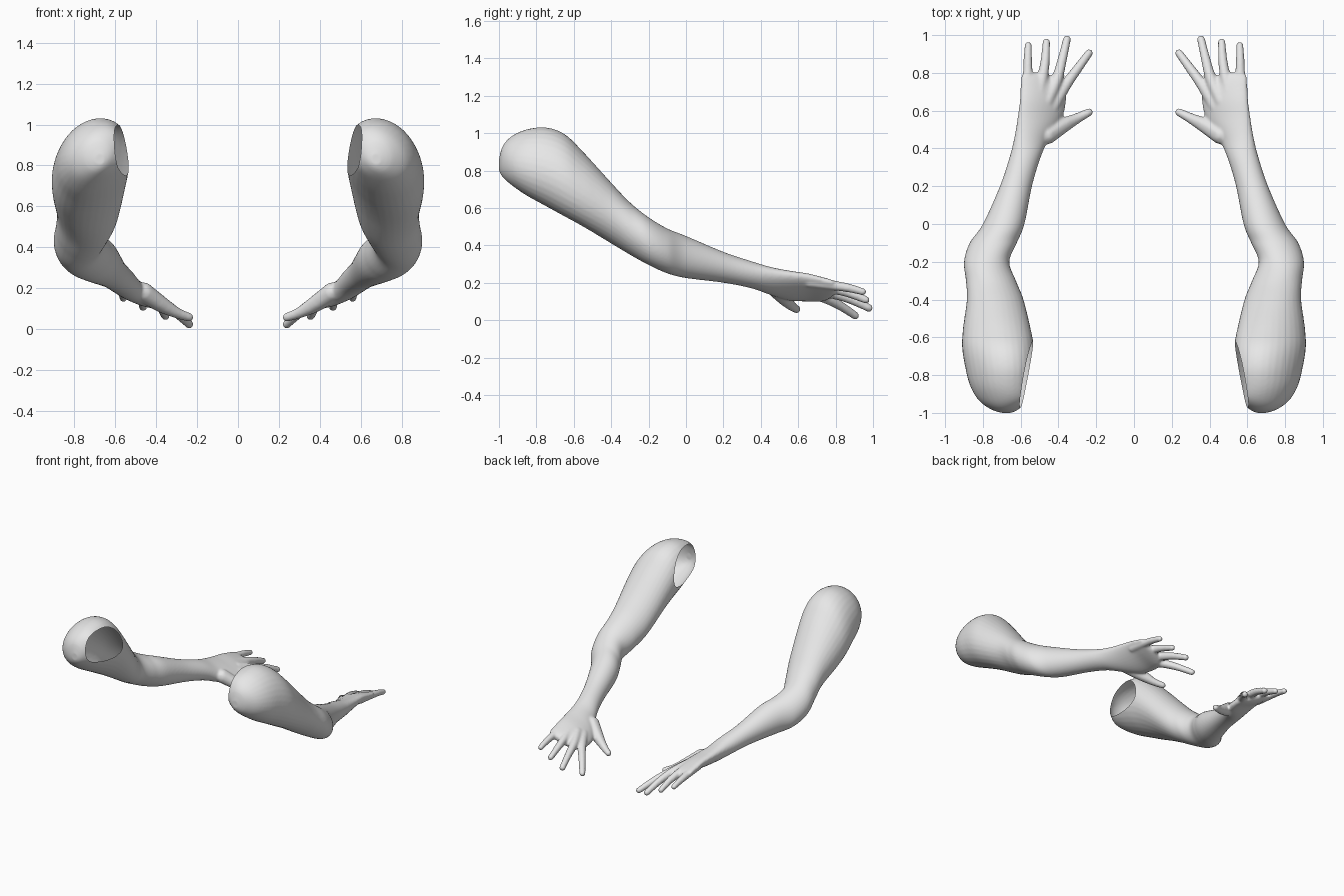
import bpy, bmesh, math
from mathutils import Vector, Matrix

cube = bpy.data.objects.get("Cube")
if cube:
    bpy.data.objects.remove(cube, do_unlink=True)

SIDES = 32
STEPS = 8

skin = bpy.data.materials.new("light grey")
skin.use_nodes = True
skin.diffuse_color = (0.8, 0.8, 0.8, 1)
skin.node_tree.nodes["Principled BSDF"].inputs["Base Color"].default_value = skin.diffuse_color

# Arm sections from shoulder to knuckles: y, inner x, outer x, low z, high z, tilt
SECTIONS = [
    (-1.0, .65, .70, .80, .86, 0),
    (-.98, .61, .76, .765, .93, -.1),
    (-.93, .555, .825, .72, .985, -.2),
    (-.85, .535, .87, .665, 1.02, -.2),
    (-.75, .525, .895, .61, 1.03, -.2),
    (-.65, .53, .91, .555, .995, -.2),
    (-.55, .548, .905, .50, .90, -.15),
    (-.4, .585, .885, .41, .735, 0),
    (-.3, .625, .89, .35, .63, 0),
    (-.2, .66, .90, .295, .55, 0),
    (-.1, .62, .87, .25, .49, 0),
    (0, .58, .80, .225, .45, 0),
    (.2, .54, .71, .20, .365, .1),
    (.35, .495, .66, .17, .315, .2),
    (.45, .45, .635, .135, .285, .5),
    (.55, .385, .618, .105, .265, .75),
    (.65, .36, .605, .10, .25, .85),
    (.73, .37, .60, .10, .23, .85),
    (.78, .43, .597, .125, .215, .8),
    (.80, .48, .585, .15, .20, .8),
]

# Each digit: points of x, y, z, radius from inside the palm to the tip
DIGITS = {
    "thumb": [(.46, .47, .18, .05), (.38, .52, .125, .042), (.30, .56, .08, .028), (.238, .592, .058, .022)],
    "index": [(.43, .62, .16, .036), (.365, .73, .125, .031), (.30, .82, .08, .026), (.238, .905, .024, .022)],
    "middle": [(.46, .65, .18, .036), (.41, .76, .15, .031), (.38, .87, .115, .026), (.355, .978, .065, .022)],
    "ring": [(.51, .66, .195, .036), (.483, .78, .17, .03), (.47, .87, .145, .025), (.464, .963, .108, .021)],
    "little": [(.56, .66, .205, .034), (.562, .78, .187, .028), (.562, .87, .172, .024), (.56, .945, .152, .02)],
}


def spline(rows, steps):
    """Catmull-Rom interpolation of rows of numbers."""
    pts = [rows[0], *rows, rows[-1]]
    out = []
    for a, b, c, d in zip(pts, pts[1:], pts[2:], pts[3:]):
        for i in range(steps):
            t = i / steps
            out.append([q + t / 2 * (r - p + t * (2 * p - 5 * q + 4 * r - s + t * (3 * (q - r) + s - p)))
                        for p, q, r, s in zip(a, b, c, d)])
    out.append(list(rows[-1]))
    return out


def add_limb(bm):
    """Closed loft through tilted elliptical sections."""
    rings = []
    for y, x0, x1, z0, z1, tilt in spline(SECTIONS, STEPS):
        ring = []
        for i in range(SIDES):
            t = math.tau * i / SIDES
            ring.append(bm.verts.new(((x0 + x1) / 2 + (x1 - x0) / 2 * math.cos(t), y,
                                      (z0 + z1) / 2 + (z1 - z0) / 2 * math.sin(t + tilt))))
        rings.append(ring)
    for r, s in zip(rings, rings[1:]):
        for i in range(SIDES):
            j = (i + 1) % SIDES
            bm.faces.new((r[i], r[j], s[j], s[i]))
    bm.faces.new(rings[0])
    bm.faces.new(rings[-1])


def add_digit(bm, points):
    """Dense chain of spheres, fused later."""
    for x, y, z, radius in spline(points, STEPS + 4):
        bmesh.ops.create_icosphere(bm, subdivisions=2, radius=radius,
                                   matrix=Matrix.Translation((x, y, z)))


# Rough arm with palm and digits
bm = bmesh.new()
add_limb(bm)
for points in DIGITS.values():
    add_digit(bm, points)
bmesh.ops.recalc_face_normals(bm, faces=bm.faces)
rough = bpy.data.meshes.new("rough_arm")
bm.to_mesh(rough)
bm.free()
helper = bpy.data.objects.new("arm_helper", rough)
bpy.context.collection.objects.link(helper)

# Fuse everything into one soft skin
remesh = helper.modifiers.new("fuse", 'REMESH')
remesh.mode = 'VOXEL'
remesh.voxel_size = .008
soften = helper.modifiers.new("soften", 'SMOOTH')
soften.factor = .5
soften.iterations = 5
graph = bpy.context.evaluated_depsgraph_get()
mesh = bpy.data.meshes.new_from_object(helper.evaluated_get(graph))
bpy.data.objects.remove(helper, do_unlink=True)

# Open the shoulder with a slanted cut
origin = Vector((.60, -.97, .86))
normal = Vector((1, .174, -.0985)).normalized()
bm = bmesh.new()
bm.from_mesh(mesh)
near = [v for v in bm.verts if v.co.y < -.4]
edges = {e for v in near for e in v.link_edges}
faces = {f for v in near for f in v.link_faces}
bmesh.ops.bisect_plane(bm, geom=near + list(edges) + list(faces), dist=1e-5,
                       plane_co=origin, plane_no=normal)
cut = [v for v in bm.verts if v.co.y < -.4 and (v.co - origin).dot(normal) < -1e-4]
bmesh.ops.delete(bm, geom=cut, context='VERTS')
for f in bm.faces:
    f.smooth = True
    f.material_index = 0
bm.to_mesh(mesh)
bm.free()
mesh.materials.clear()
mesh.materials.append(skin)

# Left arm and its mirrored twin
mesh.name = "left_arm"
twin = mesh.copy()
twin.name = "right_arm"
twin.transform(Matrix.Diagonal((-1, 1, 1, 1)))
twin.flip_normals()
for data in (mesh, twin):
    arm = bpy.data.objects.new(data.name, data)
    bpy.context.collection.objects.link(arm)
